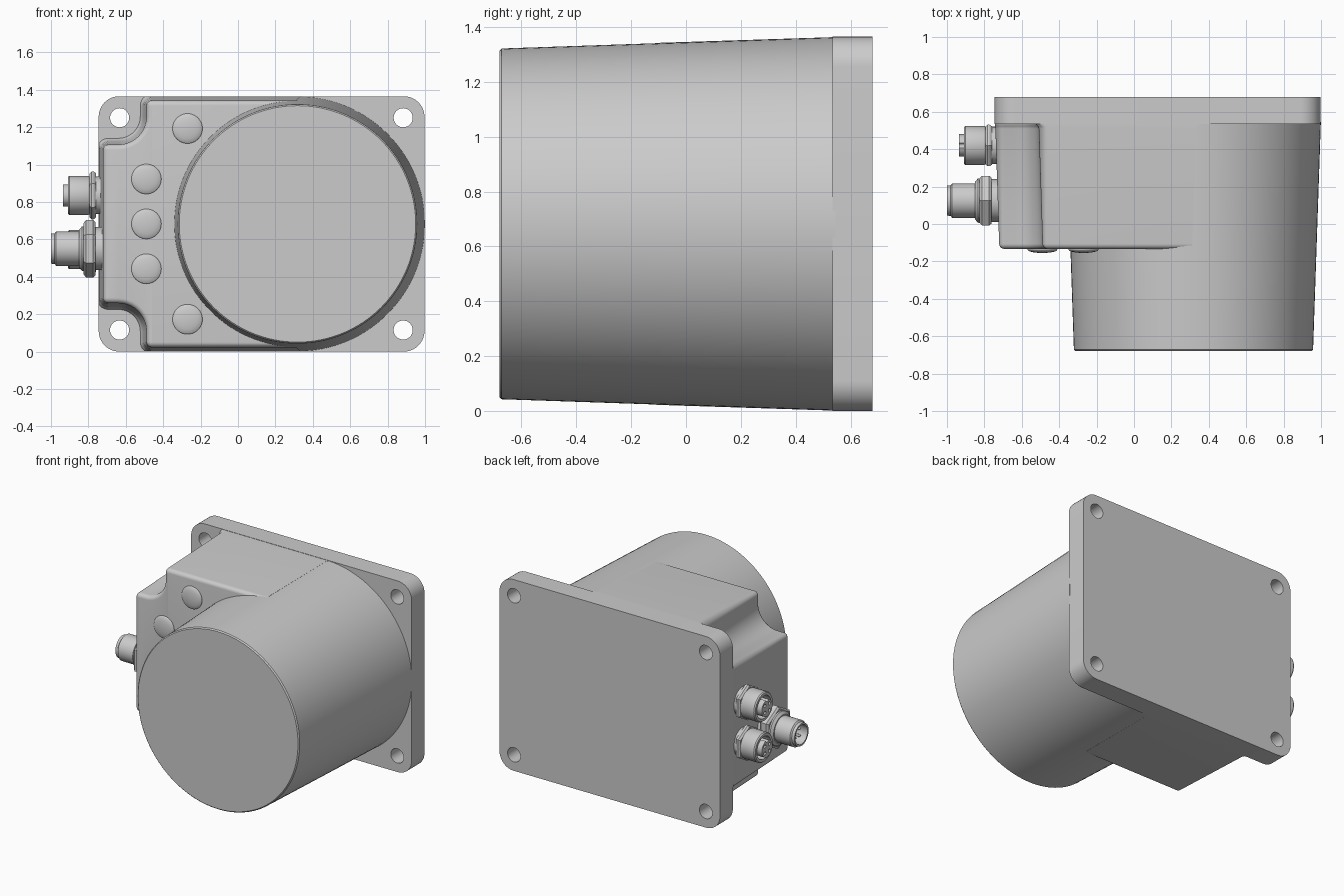
import bpy, bmesh
from math import sin, cos, pi, radians
from mathutils import Vector

if "Cube" in bpy.data.objects:
    bpy.data.objects.remove(bpy.data.objects["Cube"])

MID = 0.6825          # height of the horizontal symmetry plane
AXIS_X = 0.318        # drum axis
LEFT, FRONT = Vector((-1, 0, 0)), Vector((0, -1, 0))


def finish(bm, name, angle=30):
    bmesh.ops.recalc_face_normals(bm, faces=bm.faces)
    me = bpy.data.meshes.new(name)
    bm.to_mesh(me)
    bm.free()
    ob = bpy.data.objects.new(name, me)
    bpy.context.collection.objects.link(ob)
    smooth(ob, angle)
    return ob


def smooth(ob, angle=30):
    bpy.ops.object.select_all(action='DESELECT')
    ob.select_set(True)
    bpy.context.view_layer.objects.active = ob
    if angle:
        bpy.ops.object.shade_smooth_by_angle(angle=radians(angle))


def loft(name, loops, angle=30):
    """Skin equal-length closed loops and cap both ends."""
    bm = bmesh.new()
    rings = [[bm.verts.new(p) for p in loop] for loop in loops]
    n = len(rings[0])
    for a, b in zip(rings, rings[1:]):
        for i in range(n):
            j = (i + 1) % n
            bm.faces.new((a[i], a[j], b[j], b[i]))
    bm.faces.new(rings[0])
    bm.faces.new(rings[-1])
    return finish(bm, name, angle)


def lathe(name, origin, axis, profile, seg=48, angle=30):
    """Revolve (distance, radius) points about an axis."""
    u = Vector((0, 0, 1))
    v = axis.cross(u)
    o = Vector(origin)
    loops = [[o + axis * t + max(r, 1e-3) * (u * cos(2 * pi * i / seg) + v * sin(2 * pi * i / seg))
              for i in range(seg)] for t, r in profile]
    return loft(name, loops, angle)


def cut(ob, cutters):
    for c in cutters:
        c.hide_render = True
        m = ob.modifiers.new("cut", 'BOOLEAN')
        m.operation, m.object, m.solver = 'DIFFERENCE', c, 'EXACT'
        smooth(ob, 0)
        bpy.ops.object.modifier_apply(modifier=m.name)
    for c in cutters:
        bpy.data.objects.remove(c)
    smooth(ob)


def arc(cx, cz, r, a0, a1, n=10):
    return [(cx + r * cos(radians(a0 + (a1 - a0) * i / n)),
             cz + r * sin(radians(a0 + (a1 - a0) * i / n))) for i in range(n + 1)]


def inset(pts, d):
    """Mitred inward offset of a clockwise outline."""
    out = []
    for i, p in enumerate(pts):
        p, a, b = Vector(p), Vector(pts[i - 1]), Vector(pts[(i + 1) % len(pts)])
        e1, e2 = (p - a).normalized(), (b - p).normalized()
        n1, n2 = Vector((e1.y, -e1.x)), Vector((e2.y, -e2.x))
        out.append(p + (n1 + n2) * d / (1 + n1.dot(n2)))
    return out


def tapered(name, outline, steps):
    return loft(name, [[(p[0], y, p[1] + MID) for p in inset(outline, d)] for y, d in steps])


# mounting plate with four bolt holes
R, X0, X1, H = 0.11, -0.745, 0.997, MID
plate_outline = (arc(X0 + R, H - R, R, 180, 90) + arc(X1 - R, H - R, R, 90, 0)
                 + arc(X1 - R, R - H, R, 0, -90) + arc(X0 + R, R - H, R, -90, -180))
plate = tapered("mounting_plate", plate_outline, [(0.68, 0), (0.535, 0)])
cut(plate, [lathe("hole_cutter", (x, 0.75, z), FRONT, [(0, 0.051), (0.3, 0.051)], 32)
            for x in (-0.633, 0.883) for z in (0.115, 1.25)])

# tapered terminal housing, notched around the left bolts
half = (arc(-0.692, 0.395, 0.05, 180, 90) + arc(-0.64, 0.575, 0.13, -90, 0)
        + arc(-0.46, 0.631, 0.05, 180, 90) + [(AXIS_X + 0.015, 0.681)])
outline = half + [(x, -z) for x, z in reversed(half)]
edge = [(-0.105 - 0.028 * sin(a), 0.021 + 0.028 * (1 - cos(a)))
        for a in (radians(15 * k) for k in range(7))]
foot = [(0.545, -0.014), (0.532, -0.012), (0.522, -0.004), (0.51, 0.001)]
# keep the flared foot within the plate edge
housing = tapered("terminal_housing", outline, foot + edge)
for v in housing.data.vertices:
    v.co.z = min(max(v.co.z, 0.002), 1.363)
    v.co.x = max(v.co.x, -0.744)

# tapered round drum
lathe("drum", (AXIS_X, 0.545, MID), FRONT,
      [(0, 0.681), (1.217, 0.6395), (1.225, 0.632)], 128)

# shallow domed buttons on the housing front
for x, z in ((-0.27, 0.51), (-0.49, 0.24), (-0.49, 0), (-0.49, -0.24), (-0.27, -0.51)):
    dome = [(-0.01, 0.08), (0.004, 0.08)] + [
        (0.004 + 0.018 * sin(a), 0.08 * cos(a)) for a in (radians(15 * k) for k in range(1, 7))]
    lathe("button", (x, -0.133, z + MID), FRONT, dome, 40)


def nut(name, o, t0, t1, r):
    lathe(name, o, LEFT, [(t0, r * 0.93), (t0 + 0.012, r), (t1 - 0.012, r), (t1, r * 0.9)], 6, 20)


def ring4(o, r):
    return [Vector(o) + Vector((0, r * cos(a), r * sin(a)))
            for a in (pi / 4 + k * pi / 2 for k in range(4))]


# two socket connectors
for z in (0.835, 0.545):
    o = (-0.74, 0.42, z)
    lathe("socket_washer", o, LEFT, [(-0.03, 0.1), (0.02, 0.1)])
    nut("socket_nut", o, 0.02, 0.055, 0.128)
    body = lathe("socket_body", o, LEFT,
                 [(-0.03, 0.09), (0.05, 0.09), (0.05, 0.1), (0.06, 0.104), (0.162, 0.104),
                  (0.17, 0.098), (0.17, 0.08), (0.1, 0.08), (0.1, 0.06), (0.195, 0.06), (0.195, 0)])
    cutters = [lathe("pin_cutter", p, LEFT, [(0.13, 0.012), (0.25, 0.012)], 12)
               for p in ring4(o, 0.035)]
    cutters.append(lathe("key_cutter", (-0.74, 0.42, z + 0.06), LEFT,
                         [(0.12, 0.014), (0.25, 0.014)], 16))
    cut(body, cutters)

# plug connector with pins
o = (-0.74, 0.125, 0.55)
lathe("plug_washer", o, LEFT, [(-0.03, 0.115), (0.025, 0.115)])
nut("plug_nut", o, 0.022, 0.085, 0.153)
lathe("plug_sleeve", o, LEFT,
      [(-0.03, 0.09), (0.07, 0.09), (0.07, 0.12), (0.095, 0.118), (0.11, 0.1), (0.11, 0.092),
       (0.232, 0.092), (0.24, 0.082), (0.26, 0.08), (0.26, 0.068), (0.14, 0.068), (0.14, 0)])
for p in ring4(o, 0.035):
    lathe("plug_pin", p, LEFT, [(0.13, 0.01), (0.225, 0.01), (0.235, 0.004)], 12)
